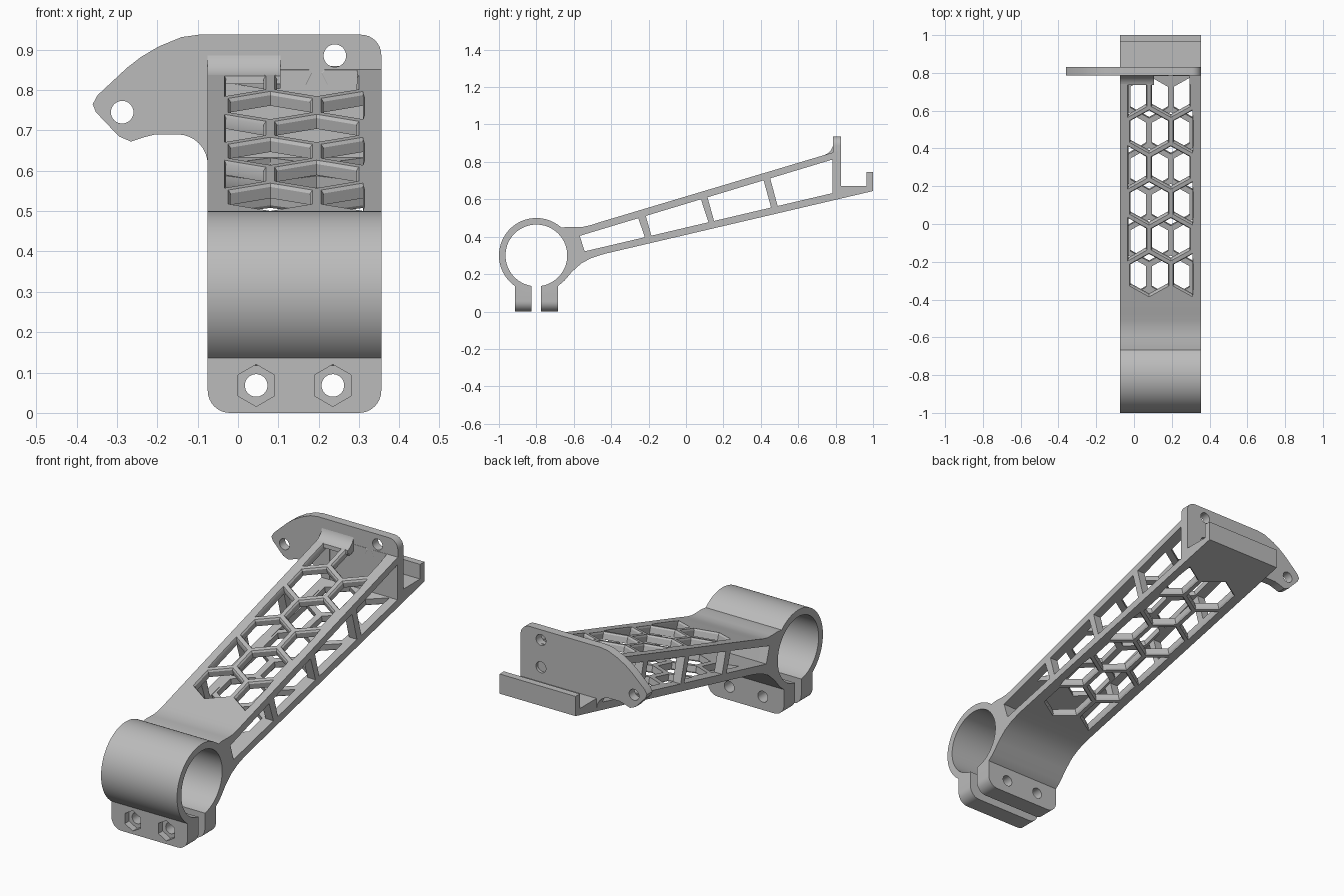
import bpy, bmesh, math
from mathutils import Vector

cube = bpy.data.objects.get("Cube")
if cube:
    bpy.data.objects.remove(cube, do_unlink=True)

grey = bpy.data.materials.new("light grey")
grey.use_nodes = True
grey.diffuse_color = (0.5, 0.5, 0.5, 1)
grey.node_tree.nodes["Principled BSDF"].inputs["Base Color"].default_value = (0.5, 0.5, 0.5, 1)

X0, X1 = -0.075, 0.355      # arm width
IN0, IN1 = -0.03, 0.31      # inside of the side walls


def finish(name, bm):
    bmesh.ops.recalc_face_normals(bm, faces=bm.faces)
    mesh = bpy.data.meshes.new(name)
    bm.to_mesh(mesh)
    bm.free()
    mesh.materials.append(grey)
    ob = bpy.data.objects.new(name, mesh)
    bpy.context.collection.objects.link(ob)
    return ob


def loft(bm, rings):
    """Closed solid through rings of equal point count."""
    loops = [[bm.verts.new(p) for p in ring] for ring in rings]
    for a, b in zip(loops, loops[1:]):
        for i in range(len(a)):
            j = (i + 1) % len(a)
            bm.faces.new((a[i], a[j], b[j], b[i]))
    bm.faces.new(loops[0])
    bm.faces.new(loops[-1])


def prism(name, outlines, axis, a, b):
    """Extrude one or more outlines along x (y,z points) or y (x,z points)."""
    bm = bmesh.new()
    for pts in outlines:
        loft(bm, [[(d, u, v) if axis == "x" else (u, d, v) for u, v in pts] for d in (a, b)])
    return finish(name, bm)


def arc(cx, cy, r, a0, a1, n):
    return [(cx + r * math.cos(math.radians(a0 + (a1 - a0) * i / n)),
             cy + r * math.sin(math.radians(a0 + (a1 - a0) * i / n))) for i in range(n + 1)]


def circle(cx, cy, r, n=32, start=0):
    return arc(cx, cy, r, start, start + 360, n)[:-1]


def box(u0, u1, v0, v1):
    return [(u0, v0), (u1, v0), (u1, v1), (u0, v1)]


def cut(ob, *cutters):
    """Subtract the cutters and keep the plain result."""
    for c in cutters:
        c.hide_render = True
        m = ob.modifiers.new("cut", "BOOLEAN")
        m.operation, m.solver, m.object = "DIFFERENCE", "EXACT", c
        bpy.context.view_layer.update()
        dg = bpy.context.evaluated_depsgraph_get()
        mesh = bpy.data.meshes.new_from_object(ob.evaluated_get(dg))
        ob.modifiers.clear()
        ob.data = mesh
        bpy.data.objects.remove(c, do_unlink=True)


def top_z(y):
    return 0.487 + 0.299 * (y + 0.43)


def low_z(y):
    return 0.305 + 0.234 * (y + 0.45)


def roof_z(y):
    return 0.405 + 0.302 * (y + 0.57)


def floor_z(y):
    return 0.32 + 0.235 * (y + 0.545)


def honeycomb(name, surface, phase, side):
    """Cutter: six staggered rows of chamfered hexagons square to a panel."""
    bm = bmesh.new()
    along = Vector((0, 1, surface(1) - surface(0))).normalized()
    normal = Vector((0, -along.z, along.y)) * side
    for row in range(6):
        y = -0.27 + 0.19 * row
        for cx in ((0.08, 0.31) if (row + phase) % 2 == 0 else (-0.035, 0.195)):
            rings = []
            for depth, grow in ((-0.07, 0), (-0.008, 0), (0.004, 0.012), (0.04, 0.012)):
                ring = []
                for u, v in circle(0, 0, 0.114 + grow * 0.8, 6, 30):
                    x = min(max(cx + u, IN0 - grow / 2), IN1 + grow / 2)
                    ring.append(Vector((x, y, surface(y))) + along * v + normal * depth)
                rings.append(ring)
            loft(bm, rings)
    return finish(name, bm)


# Arm with clamp ring and rear shelf, drawn from the side
outline = arc(-0.8, 0.3, 0.2, -50, -312, 64)
outline += [(-0.63, 0.453), (-0.59, 0.451), (-0.55, 0.453), (-0.51, 0.462), (-0.47, 0.475)]
outline += [(y, top_z(y)) for y in (-0.43, 0.815)]
outline += [(0.815, 0.67), (0.965, 0.67), (0.965, 0.745), (1, 0.745), (1, low_z(1))]
outline += [(-0.43, low_z(-0.43)), (-0.47, 0.298), (-0.51, 0.284), (-0.56, 0.257), (-0.61, 0.212), (-0.65, 0.165)]
arm = prism("arm_and_clamp_ring", [outline], "x", X0, X1)


def bore():
    return prism("bore_cutter", [circle(-0.8, 0.3, 0.165, 72)], "x", -1, 1)


cavity = [(-0.57, roof_z(-0.57)), (0.785, roof_z(0.785)), (0.785, floor_z(0.785)), (-0.545, floor_z(-0.545))]

# Side windows between slanted ribs: top and bottom y of both edges
e = 0.001
windows = []
for t0, b0, t1, b1 in ((-0.568, -0.542, -0.255, -0.22), (-0.215, -0.185, 0.08, 0.12),
                       (0.115, 0.15, 0.415, 0.455), (0.45, 0.49, 0.783, 0.783)):
    windows.append([(t0, roof_z(t0) - e), (t1, roof_z(t1) - e), (b1, floor_z(b1) + e), (b0, floor_z(b0) + e)])

cut(arm, bore(),
    prism("slot_cutter", [box(-0.825, -0.775, -0.1, 0.2)], "x", -1, 1),
    prism("cavity_cutter", [cavity], "x", IN0, IN1),
    prism("window_cutter", windows, "x", -1, 1),
    honeycomb("top_cutter", top_z, 0, 1),
    honeycomb("bottom_cutter", low_z, 1, -1),
    prism("opening_cutter", [box(0.105, 0.295, 0.74, 0.95)], "y", 0.69, 0.784))

# Clamp ears with rounded lower corners, bolt holes and nut recesses
ear_outline = arc(X0 + 0.055, 0.055, 0.055, 180, 270, 8) + arc(X1 - 0.055, 0.055, 0.055, 270, 360, 8)
ear_outline += [(X1, 0.19), (X0, 0.19)]
bolts = (0.045, 0.235)
for name, y0, y1 in (("front_clamp_ear", -0.915, -0.825), ("rear_clamp_ear", -0.775, -0.685)):
    ear = prism(name, [ear_outline], "y", y0, y1)
    cut(ear, bore(), prism("bolt_cutter", [circle(x, 0.068, 0.028) for x in bolts], "y", -1, 0))
    if y0 < -0.9:
        cut(ear, prism("nut_cutter", [circle(x, 0.068, 0.052, 6, 30) for x in bolts], "y", -1, -0.88))

# Mounting plate with side lobe
lobe = [(-0.14, 0.931), (-0.196, 0.908), (-0.24, 0.882), (-0.275, 0.855), (-0.348, 0.787),
        (-0.36, 0.765), (-0.352, 0.745), (-0.295, 0.685), (-0.265, 0.672), (-0.233, 0.683), (-0.205, 0.69)]
plate_outline = [(X1, 0.63)] + arc(X1 - 0.05, 0.887, 0.05, 0, 90, 8) + [(-0.097, 0.937)] + lobe
plate_outline += arc(-0.15, 0.615, 0.075, 90, 0, 8) + [(X0, 0.61)]
plate = prism("mounting_plate", [plate_outline], "y", 0.785, 0.83)
holes = ((-0.287, 0.745), (0.24, 0.885), (0.24, 0.745))
cut(plate, prism("hole_cutter", [circle(x, z, 0.028) for x, z in holes], "y", 0.5, 1.2))

# Curved gusset blending the arm into the plate
fillet = arc(0.715, 0.905, 0.073, -73, 0, 8) + [(0.79, 0.9), (0.79, 0.83), (0.735, 0.815)]
prism("plate_gusset", [fillet], "x", X0, 0.105)

# Smooth shading on the round faces
bpy.ops.object.select_all(action="DESELECT")
for ob in bpy.context.collection.objects:
    if ob.type == "MESH" and ob.data.materials and ob.data.materials[0] == grey:
        ob.select_set(True)
        bpy.context.view_layer.objects.active = ob
bpy.ops.object.shade_smooth_by_angle(angle=math.radians(30))
